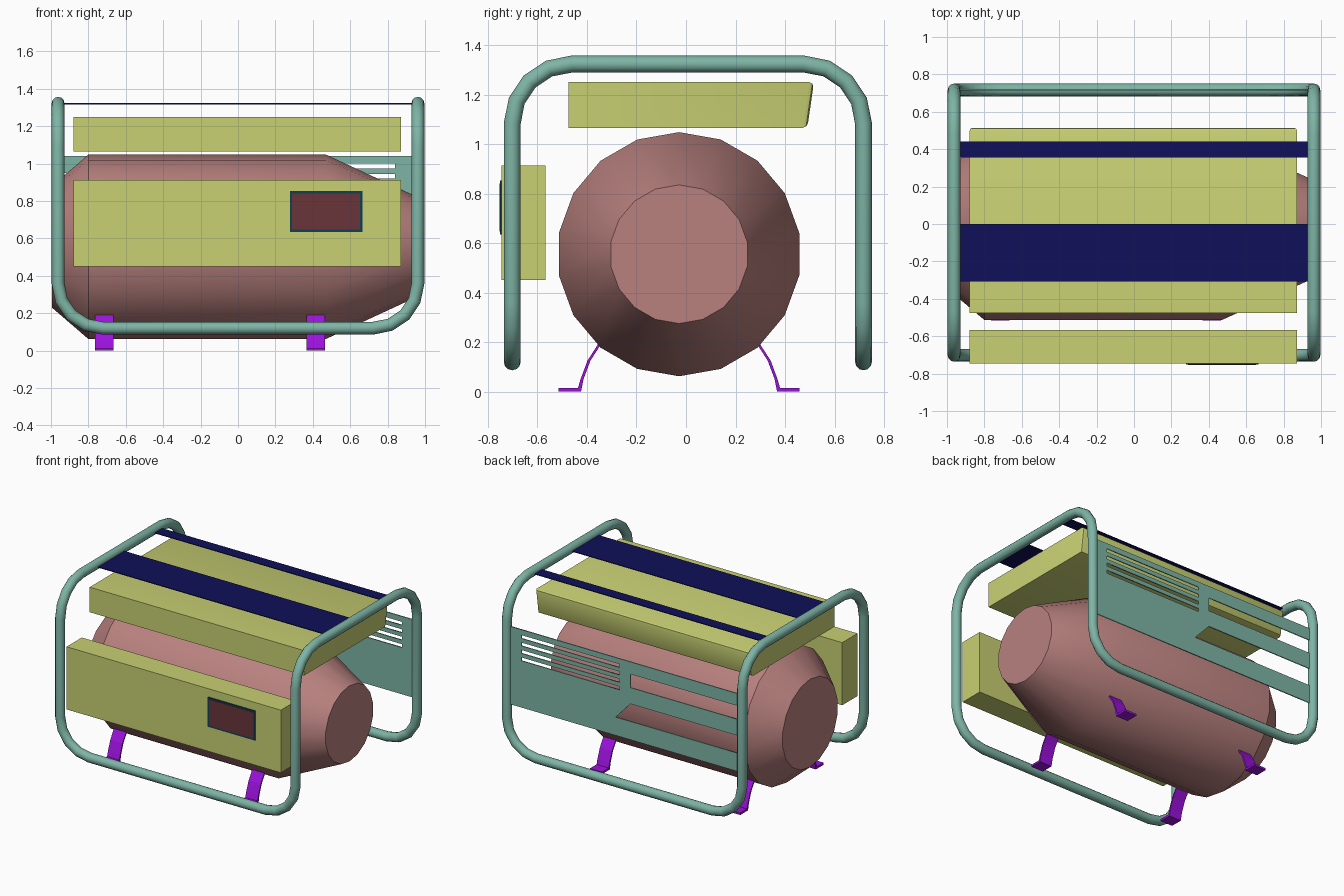
import bpy, bmesh
from math import sin, cos, pi, radians
from mathutils import Vector

if "Cube" in bpy.data.objects:
    bpy.data.objects.remove(bpy.data.objects["Cube"])


def material(name, r, g, b):
    m = bpy.data.materials.new(name)
    m.use_nodes = True
    m.diffuse_color = (r, g, b, 1)
    m.node_tree.nodes["Principled BSDF"].inputs["Base Color"].default_value = (r, g, b, 1)
    return m


teal = material("teal_paint", 0.21, 0.46, 0.38)
yellow = material("yellow_paint", 0.58, 0.63, 0.17)
rose = material("rose_metal", 0.48, 0.22, 0.21)
navy = material("navy_strap", 0.005, 0.005, 0.10)
purple = material("purple_foot", 0.33, 0.006, 0.72)
maroon = material("maroon_screen", 0.14, 0.036, 0.042)
petrol = material("petrol_bezel", 0.005, 0.05, 0.09)


def finish(obj, mat, smooth=False):
    obj.data.materials.append(mat)
    bpy.ops.object.select_all(action='DESELECT')
    obj.select_set(True)
    bpy.context.view_layer.objects.active = obj
    if obj.type == 'CURVE':
        bpy.ops.object.convert(target='MESH')
    if smooth:
        bpy.ops.object.shade_smooth_by_angle(angle=radians(35))
    return bpy.context.view_layer.objects.active


def from_bmesh(name, bm, mat, smooth=False):
    bmesh.ops.recalc_face_normals(bm, faces=bm.faces)
    mesh = bpy.data.meshes.new(name)
    bm.to_mesh(mesh)
    bm.free()
    obj = bpy.data.objects.new(name, mesh)
    bpy.context.collection.objects.link(obj)
    return finish(obj, mat, smooth)


def prism(name, profile, x0, x1, mat, round_back=0):
    """Extrude a (y, z) profile along x; optionally round the rear rim."""
    bm = bmesh.new()
    face = bm.faces.new([bm.verts.new((x0, y, z)) for y, z in profile])
    ext = bmesh.ops.extrude_face_region(bm, geom=[face])
    moved = [v for v in ext["geom"] if isinstance(v, bmesh.types.BMVert)]
    bmesh.ops.translate(bm, verts=moved, vec=(x1 - x0, 0, 0))
    if round_back:
        bm.normal_update()
        rear = max(bm.faces, key=lambda f: f.calc_center_median().y)
        bmesh.ops.bevel(bm, geom=list(rear.edges), offset=round_back,
                        segments=2, profile=0.5, affect='EDGES')
    return from_bmesh(name, bm, mat, bool(round_back))


def box(name, x, y, z, mat):
    return prism(name, [(y[0], z[0]), (y[1], z[0]), (y[1], z[1]), (y[0], z[1])], *x, mat)


def add_poly(curve, points):
    s = curve.splines.new('POLY')
    s.points.add(len(points) - 1)
    for p, co in zip(s.points, points):
        p.co = (*co, 1)
    s.use_cyclic_u = True


def curve_object(name, dims):
    curve = bpy.data.curves.new(name, 'CURVE')
    curve.dimensions = dims
    obj = bpy.data.objects.new(name, curve)
    bpy.context.collection.objects.link(obj)
    return obj


# Tapered drum lying along x
bm = bmesh.new()
sides = 18
rings = []
for x, r in [(-0.995, 0.325), (-0.8, 0.493), (0.47, 0.493), (0.93, 0.28)]:
    rings.append([bm.verts.new((x, -0.028 + r * sin(2 * pi * i / sides),
                                0.555 + r * cos(2 * pi * i / sides))) for i in range(sides)])
for a, b in zip(rings, rings[1:]):
    for i in range(sides):
        j = (i + 1) % sides
        bm.faces.new((a[i], a[j], b[j], b[i]))
bm.faces.new(rings[0])
bm.faces.new(rings[-1])
from_bmesh("drum_body", bm, rose, True)

# Tube frame: one closed loop with rounded corners
X, FRONT, BACK, LOW, HIGH = 0.962, -0.702, 0.717, 0.12, 1.323
corners = [Vector(c) for c in (
    (-X, FRONT, LOW), (-X, FRONT, HIGH), (-X, BACK, HIGH), (-X, BACK, LOW),
    (X, BACK, LOW), (X, BACK, HIGH), (X, FRONT, HIGH), (X, FRONT, LOW))]
path = []
for i, c in enumerate(corners):
    a = (corners[i - 1] - c).normalized()
    b = (corners[(i + 1) % len(corners)] - c).normalized()
    for k in range(5):
        t = k * pi / 8
        path.append(c + 0.24 * (a * (1 - sin(t)) + b * (1 - cos(t))))
frame = curve_object("tube_frame", '3D')
add_poly(frame.data, path)
frame.data.bevel_depth = 0.034
frame.data.bevel_resolution = 4
finish(frame, teal, True)

# Rear panel with louvre slots and two open windows
panel = curve_object("rear_panel", '2D')
panel.data.fill_mode = 'BOTH'
panel.data.extrude = 0.004


def outline(*pts):
    add_poly(panel.data, [(x, z, 0) for x, z in pts])


outline((-0.96, 0.465), (0.96, 0.465), (0.96, 1.04), (-0.96, 1.04))
for k in range(4):
    z = 0.975 - 0.055 * k
    outline((0.04, z), (0.84, z), (0.84, z + 0.025), (0.04, z + 0.025))
outline((-0.935, 0.85), (-0.05, 0.85), (-0.05, 0.95), (-0.935, 0.95))
outline((-0.935, 0.60), (0.07, 0.60), (-0.05, 0.73), (-0.935, 0.73))
panel.rotation_euler = (pi / 2, 0, 0)
panel.location = (0, BACK, 0)
finish(panel, teal)

# Upper tank, slanted at the rear
prism("upper_tank", [(-0.475, 1.065), (0.49, 1.065), (0.517, 1.25), (-0.475, 1.25)],
      -0.88, 0.872, yellow, 0.02)

# Front control box with its display
box("control_box", (-0.88, 0.872), (-0.745, -0.567), (0.45, 0.913), yellow)
box("display_bezel", (0.278, 0.665), (-0.752, -0.744), (0.635, 0.853), petrol)
box("display_screen", (0.29, 0.653), (-0.754, -0.751), (0.647, 0.841), maroon)

# Flat straps across the top
box("wide_strap", (-0.95, 0.95), (-0.307, 0.0), (1.317, 1.323), navy)
box("narrow_strap", (-0.95, 0.95), (0.355, 0.44), (1.317, 1.323), navy)

# Four bent strip feet
foot = [(0.325, 0.195), (0.37, 0.125), (0.398, 0.05), (0.408, 0.015), (0.487, 0.015),
        (0.487, 0), (0.396, 0), (0.386, 0.05), (0.358, 0.125), (0.313, 0.195)]
for x, end in ((-0.715, "right"), (0.415, "left")):
    for side, row in ((-1, "front"), (1, "rear")):
        prism(f"{row}_{end}_foot", [(-0.028 + side * y, z) for y, z in foot],
              x - 0.05, x + 0.05, purple)
